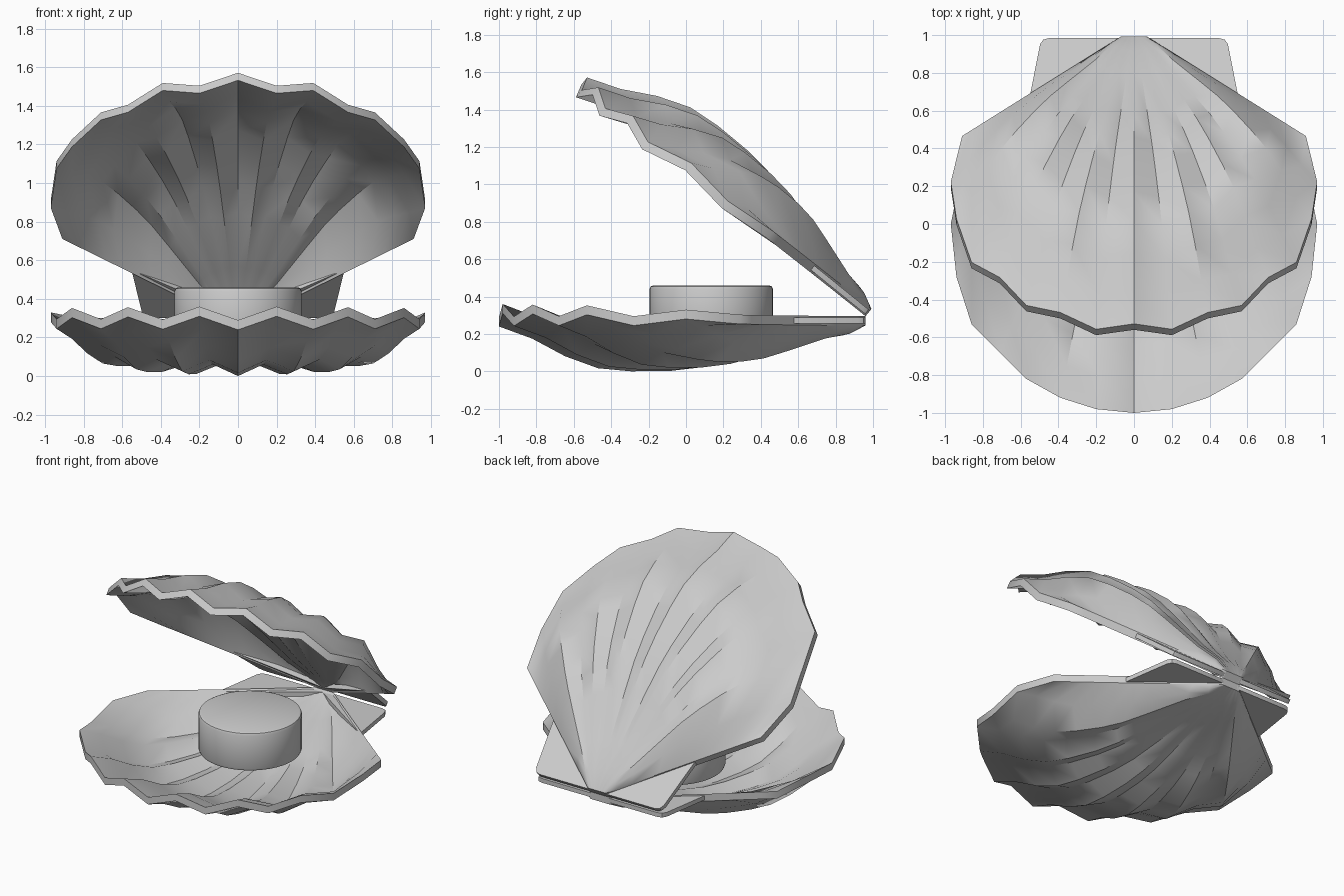
import bpy, bmesh, math
from mathutils import Vector

if "Cube" in bpy.data.objects:
    bpy.data.objects.remove(bpy.data.objects["Cube"])

grey = bpy.data.materials.new("light grey")
grey.diffuse_color = (0.6, 0.6, 0.6, 1)
grey.use_nodes = True
grey.node_tree.nodes["Principled BSDF"].inputs["Base Color"].default_value = grey.diffuse_color

HINGE_Y, HINGE_Z, OPEN = 0.96, 0.295, math.radians(39)
THICK = 0.05

# Half rim: x, distance from hinge, outward height, bulge factor
RIM = [(0, 1.96, .055, 1), (.2, 1.94, -.015, .9), (.39, 1.88, .052, .97),
       (.57, 1.78, -.012, .88), (.71, 1.64, .05, .93), (.86, 1.49, -.008, .8),
       (.94, 1.24, .05, .8), (.97, .96, .015, .48), (.91, .67, .042, 0)]
# Outward bulge along the middle rib: fraction from hinge, height
BULGE = [(0, 0), (.07, .055), (.17, .085), (.34, .172), (.44, .22), (.53, .24),
         (.64, .242), (.73, .225), (.82, .16), (.91, .065), (1, 0)]


def lower(p):
    x, d, h = p
    return Vector((x, HINGE_Y - d, HINGE_Z - h))


def upper(p):
    x, d, h = p
    c, s = math.cos(OPEN), math.sin(OPEN)
    return Vector((x, HINGE_Y - d * c + h * s, HINGE_Z + d * s + h * c))


def finish(bm, name, angle):
    bmesh.ops.recalc_face_normals(bm, faces=bm.faces)
    me = bpy.data.meshes.new(name)
    bm.to_mesh(me)
    bm.free()
    me.materials.append(grey)
    ob = bpy.data.objects.new(name, me)
    bpy.context.collection.objects.link(ob)
    bpy.ops.object.select_all(action='DESELECT')
    ob.select_set(True)
    bpy.context.view_layer.objects.active = ob
    bpy.ops.object.shade_smooth_by_angle(angle=math.radians(angle))
    return ob


def shell(name, place):
    """Ribbed fan of rays from the hinge, with an outer and an inner skin."""
    bm = bmesh.new()
    outer, inner = [], []
    for j in range(-8, 9):
        rx, rd, rh, k = RIM[abs(j)]
        rx = math.copysign(rx, j)
        sx = .07 * j / 8
        o, i = [], []
        for t, b in BULGE:
            h = .05 + (rh - .05) * t ** 1.5 + k * b
            x, d = sx + (rx - sx) * t, rd * t
            o.append(bm.verts.new(place((x, d, h))))
            i.append(bm.verts.new(place((x, d, h - THICK))))
        outer.append(o)
        inner.append(i)
    n = len(BULGE)
    for j in range(16):
        for g in (outer, inner):
            for t in range(n - 1):
                bm.faces.new((g[j][t], g[j + 1][t], g[j + 1][t + 1], g[j][t + 1]))
        for t in (0, n - 1):  # hinge end and scalloped rim
            bm.faces.new((outer[j][t], outer[j + 1][t], inner[j + 1][t], inner[j][t]))
    for j in (0, 16):  # straight side edges
        for t in range(n - 1):
            bm.faces.new((outer[j][t], outer[j][t + 1], inner[j][t + 1], inner[j][t]))
    finish(bm, name, 40)


def ear(name, place, side):
    """Flat hinge wing beside the shell."""
    outline = [(0, .02), (.05, 0), (.45, 0), (.48, .01), (.497, .04), (.55, .385), (.5, .36)]
    bm = bmesh.new()
    a = [bm.verts.new(place((side * x, d, .008))) for x, d in outline]
    b = [bm.verts.new(place((side * x, d, .038))) for x, d in outline]
    bm.faces.new(a)
    bm.faces.new(b)
    for i in range(len(a)):
        k = (i + 1) % len(a)
        bm.faces.new((a[i], a[k], b[k], b[i]))
    finish(bm, name, 30)


for label, place in (("lower", lower), ("upper", upper)):
    shell(label + "_shell", place)
    for side, s in (("left", -1), ("right", 1)):
        ear(f"{label}_ear_{side}", place, s)

# Round seat with softened edges
bm = bmesh.new()
bmesh.ops.create_cone(bm, cap_ends=True, segments=48, radius1=.33, radius2=.33, depth=.27)
rims = [e for e in bm.edges if abs(e.verts[0].co.z - e.verts[1].co.z) < 1e-4]
bmesh.ops.bevel(bm, geom=rims, offset=.02, segments=2, affect='EDGES', profile=.5)
bmesh.ops.translate(bm, verts=bm.verts, vec=(0, .135, .325))
finish(bm, "round_seat", 30)
